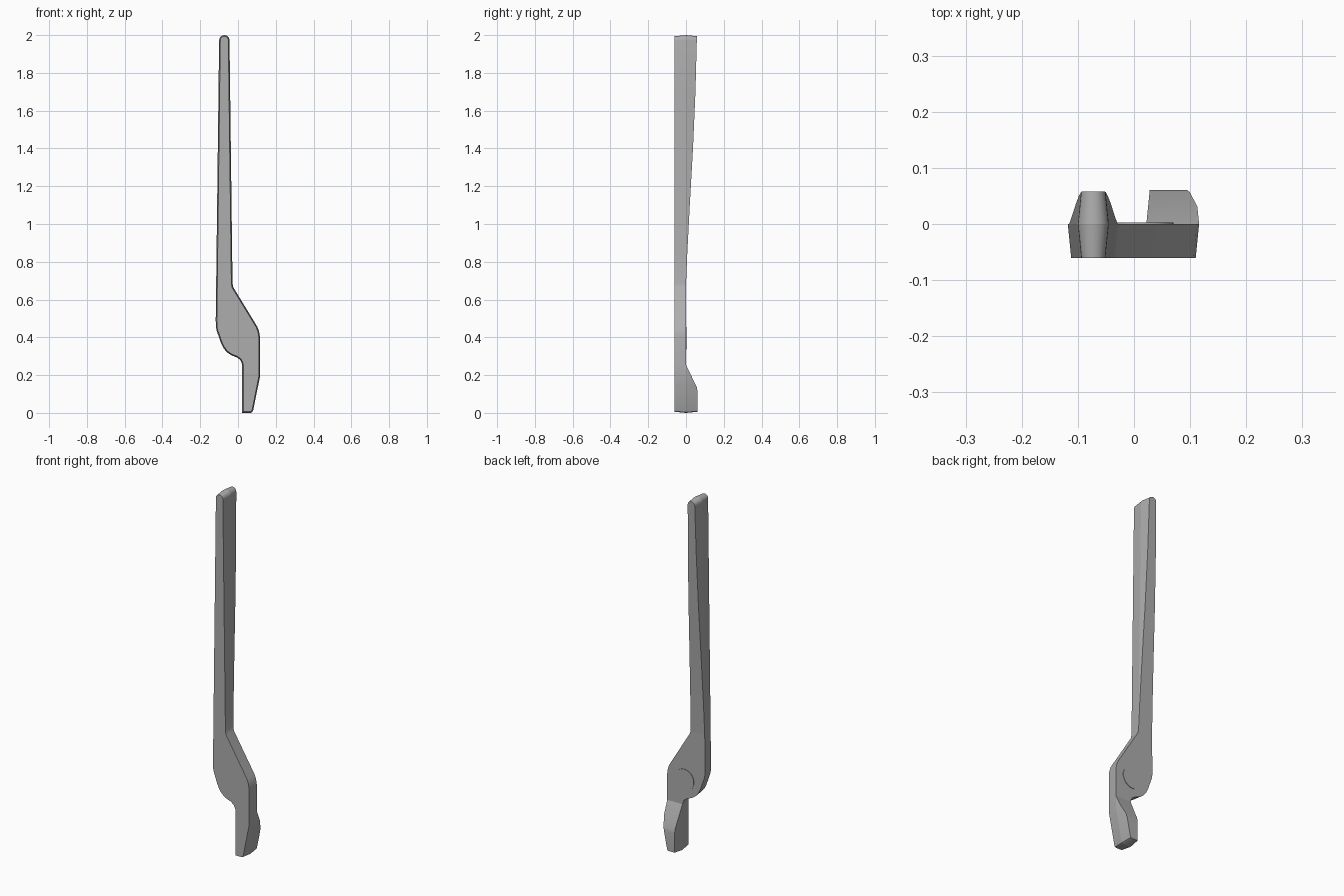
import bpy, bmesh, math
from mathutils import Vector

cube = bpy.data.objects.get("Cube")
if cube:
    bpy.data.objects.remove(cube)

FRONT = -0.061
DRAFT = 0.1            # side walls narrow away from the parting plane y = 0
HOLE = (0.01, 0.395)   # pivot position in x, z

grey = bpy.data.materials.new("grey")
grey.use_nodes = True
grey.diffuse_color = (0.42, 0.42, 0.42, 1)
grey.node_tree.nodes["Principled BSDF"].inputs["Base Color"].default_value = (0.42, 0.42, 0.42, 1)

# Back surface: (height, depth) from jaw, over the flat pivot, to the handle tip
BACK = [(0, .061), (.11, .061), (.135, .057), (.255, 0), (.68, 0), (.85, .007),
        (1.1, .02), (1.4, .037), (1.7, .05), (2, .058)]


def back_depth(z):
    for (z0, y0), (z1, y1) in zip(BACK, BACK[1:]):
        if z <= z1:
            return y0 + (y1 - y0) * max(0, (z - z0) / (z1 - z0))
    return BACK[-1][1]


def arc(cx, cz, r, a0, a1, n):
    return [(cx + r * math.cos(math.radians(a0 + (a1 - a0) * i / n)),
             cz + r * math.sin(math.radians(a0 + (a1 - a0) * i / n))) for i in range(n + 1)]


def finish(bm, name):
    bmesh.ops.recalc_face_normals(bm, faces=bm.faces)
    mesh = bpy.data.meshes.new(name)
    bm.to_mesh(mesh)
    bm.free()
    mesh.materials.append(grey)
    ob = bpy.data.objects.new(name, mesh)
    bpy.context.collection.objects.link(ob)
    return ob


def cylinder(name, r, y0, y1):
    bm = bmesh.new()
    bmesh.ops.create_cone(bm, cap_ends=True, segments=40, radius1=r, radius2=r, depth=y1 - y0)
    for v in bm.verts:
        v.co = Vector((HOLE[0] + v.co.x, (y0 + y1) / 2 + v.co.z, HOLE[1] + v.co.y))
    return finish(bm, name)


# Outline at the parting plane, counter-clockwise from the tip's right side
outline = arc(-.0725, 1.9725, .0275, 0, 180, 12)
outline += [(-.118, .49), (-.117, .455), (-.113, .435), (-.09, .37), (-.078, .345),
            (-.06, .322), (-.035, .305), (-.005, .293), (.01, .282), (.019, .267),
            (.022, .25), (.022, 0), (.068, 0), (.076, .004), (.081, .016),
            (.116, .19), (.116, .405), (.112, .43), (.103, .455), (-.025, .665), (-.029, .685)]

bm = bmesh.new()
bm.faces.new([bm.verts.new((x, 0, z)) for x, z in outline])
for z, _ in BACK[1:-1]:
    bmesh.ops.bisect_plane(bm, geom=bm.verts[:] + bm.edges[:] + bm.faces[:],
                           plane_co=(0, 0, z), plane_no=(0, 0, 1))
bm.normal_update()

# Outward mitre direction at every rim point
mitre = {}
for v in bm.verts:
    ns = []
    for e in v.link_edges:
        if e.is_boundary:
            loop = e.link_loops[0]
            d = loop.link_loop_next.vert.co - loop.vert.co
            ns.append(d.cross(loop.face.normal).normalized())
    m = sum(ns, Vector())
    mitre[tuple(round(c, 5) for c in v.co)] = m / max(.5, 1 + ns[0].dot(ns[-1]))


def shift(verts, depth):
    for v in verts:
        y = depth(v.co.z)
        v.co -= mitre[tuple(round(c, 5) for c in v.co)] * DRAFT * abs(y)
        v.co.y = y


def extrude(faces, keep):
    geom = bmesh.ops.extrude_face_region(bm, geom=faces, use_keep_orig=keep)["geom"]
    return [g for g in geom if isinstance(g, bmesh.types.BMFace)]


front_verts = bm.verts[:]
middle = extrude(bm.faces[:], True)
rear = extrude(middle, False)
rear_verts = {v for f in rear for v in f.verts}
shift(front_verts, lambda z: FRONT)
shift(rear_verts, back_depth)
bmesh.ops.remove_doubles(bm, verts=bm.verts[:], dist=1e-5)
lever = finish(bm, "lever_arm")

# Raised boss on the back, then the pivot hole through both parts
boss = cylinder("pivot_boss", .06, -.01, .003)
cutter = cylinder("pivot_hole_cutter", .034, -.2, .2)
cutter.hide_render = True
for ob in (lever, boss):
    bpy.ops.object.select_all(action='DESELECT')
    ob.select_set(True)
    bpy.context.view_layer.objects.active = ob
    mod = ob.modifiers.new("pivot_hole", 'BOOLEAN')
    mod.object = cutter
    mod.operation = 'DIFFERENCE'
    mod.solver = 'EXACT'
    bpy.ops.object.modifier_apply(modifier=mod.name)
    bpy.ops.object.shade_smooth_by_angle(angle=math.radians(28))
bpy.data.objects.remove(cutter)
